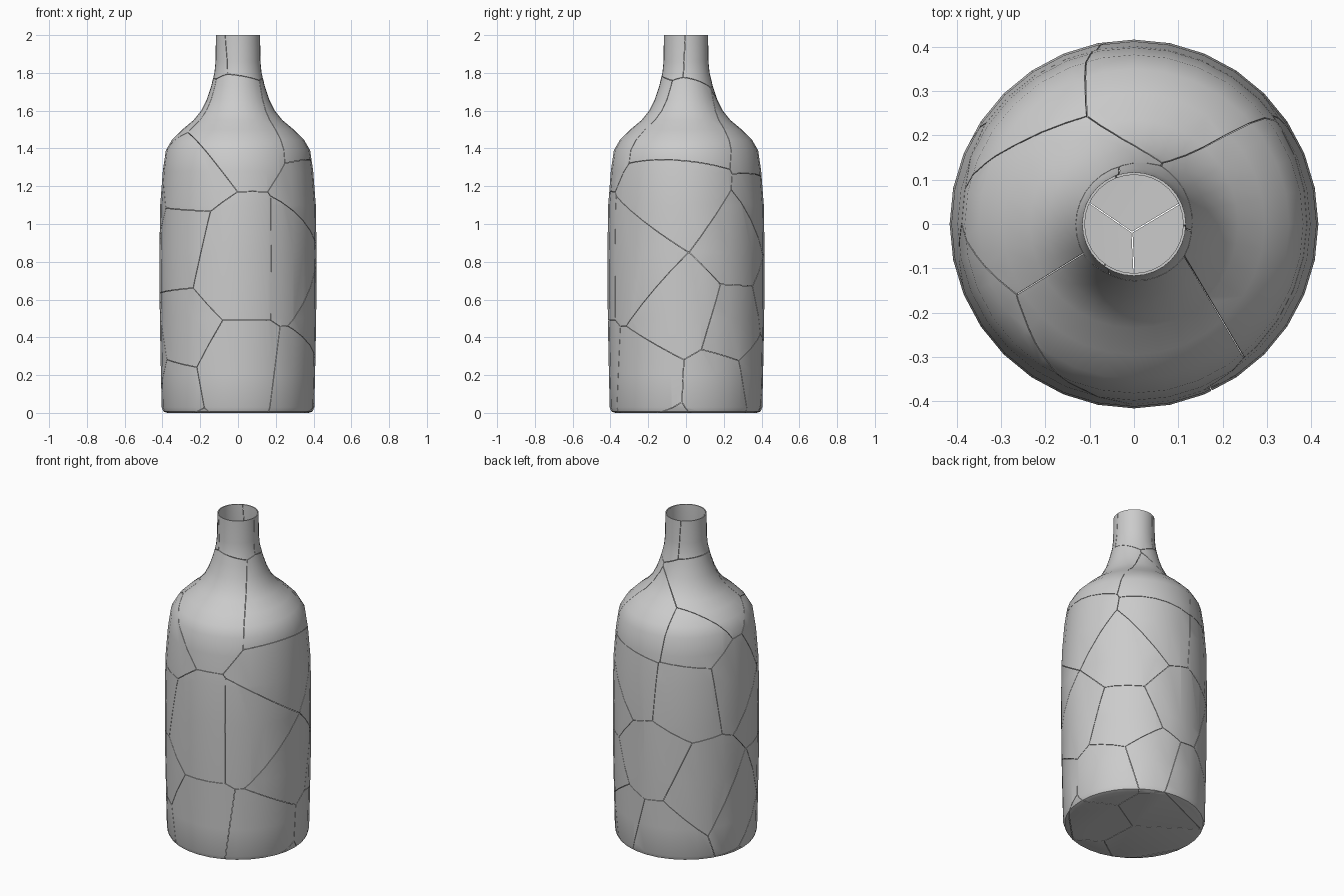
import bpy, bmesh, math
from mathutils import Vector

if "Cube" in bpy.data.objects:
    bpy.data.objects.remove(bpy.data.objects["Cube"])

SIDES = 32
GAP = 0.0012      # half width of each crack
WALL = 0.006

# bottle outline (radius, height), from foot to mouth
PROFILE = [(0.375, 0.0), (0.395, 0.007), (0.404, 0.03), (0.408, 0.2),
           (0.414, 0.5), (0.416, 0.85), (0.412, 1.1), (0.398, 1.28),
           (0.382, 1.39), (0.35, 1.445), (0.295, 1.5), (0.235, 1.55),
           (0.195, 1.6), (0.165, 1.66), (0.142, 1.73), (0.125, 1.80),
           (0.119, 1.86), (0.117, 2.0)]

# shard centres on the body wall (angle in degrees, height)
WALL_SEEDS = [(-90, 0.78), (-90, 0.20),
              (-5, 1.15), (45, 0.9), (-40, 0.78), (-5, 0.55), (42, 0.45),
              (-35, 0.15), (30, 0.13),
              (75, 1.08), (125, 1.05), (172, 1.1), (140, 0.45), (92, 0.6),
              (100, 0.13), (65, 0.2),
              (-148, 0.88), (-143, 0.42), (-150, 0.12), (180, 0.3),
              (-145, 1.28)]
# shard centres on shoulder, neck and floor
OTHER_SEEDS = [(-0.04, -0.2, 1.5), (0.3, 0.0, 1.5), (-0.2, 0.06, 1.5),
               (-0.25, 0.28, 1.38), (0.05, 0.33, 1.42),
               (0.05, -0.1, 2.08), (-0.1, 0.03, 2.06), (0.05, 0.1, 2.07),
               (0.2, -0.1, -0.05), (-0.2, -0.12, -0.05), (0.02, 0.2, -0.05)]


def lathe(bm):
    """Revolve the outline with a closed floor and an open mouth."""
    rings = []
    for r, z in PROFILE:
        rings.append([bm.verts.new((r * math.sin(2 * math.pi * j / SIDES),
                                    -r * math.cos(2 * math.pi * j / SIDES), z))
                      for j in range(SIDES)])
    for low, high in zip(rings, rings[1:]):
        for j in range(SIDES):
            k = (j + 1) % SIDES
            bm.faces.new((low[j], low[k], high[k], high[j]))
    bm.faces.new(list(reversed(rings[0])))


def make_shard(index, seed, seeds):
    """Keep only the part of the bottle nearest to this seed."""
    bm = bmesh.new()
    lathe(bm)
    for other in seeds:
        if other is seed or not bm.faces:
            continue
        n = (other - seed).normalized()
        bmesh.ops.bisect_plane(bm, geom=bm.verts[:] + bm.edges[:] + bm.faces[:],
                               plane_co=(seed + other) / 2 - n * GAP,
                               plane_no=n, clear_outer=True, dist=1e-5)
    if not bm.faces:
        bm.free()
        return
    mesh = bpy.data.meshes.new(f"bottle_shard_{index:02d}")
    bm.to_mesh(mesh)
    bm.free()
    obj = bpy.data.objects.new(mesh.name, mesh)
    bpy.context.collection.objects.link(obj)
    # glass thickness, grown inwards
    mod = obj.modifiers.new("wall", 'SOLIDIFY')
    mod.thickness = WALL
    mod.offset = -1
    bpy.ops.object.select_all(action='DESELECT')
    obj.select_set(True)
    bpy.context.view_layer.objects.active = obj
    bpy.ops.object.modifier_apply(modifier=mod.name)
    bpy.ops.object.shade_smooth_by_angle(angle=math.radians(40))


seeds = [Vector((0.41 * math.cos(math.radians(a)),
                 0.41 * math.sin(math.radians(a)), z)) for a, z in WALL_SEEDS]
seeds += [Vector(p) for p in OTHER_SEEDS]
for i, s in enumerate(seeds):
    make_shard(i, s, seeds)
